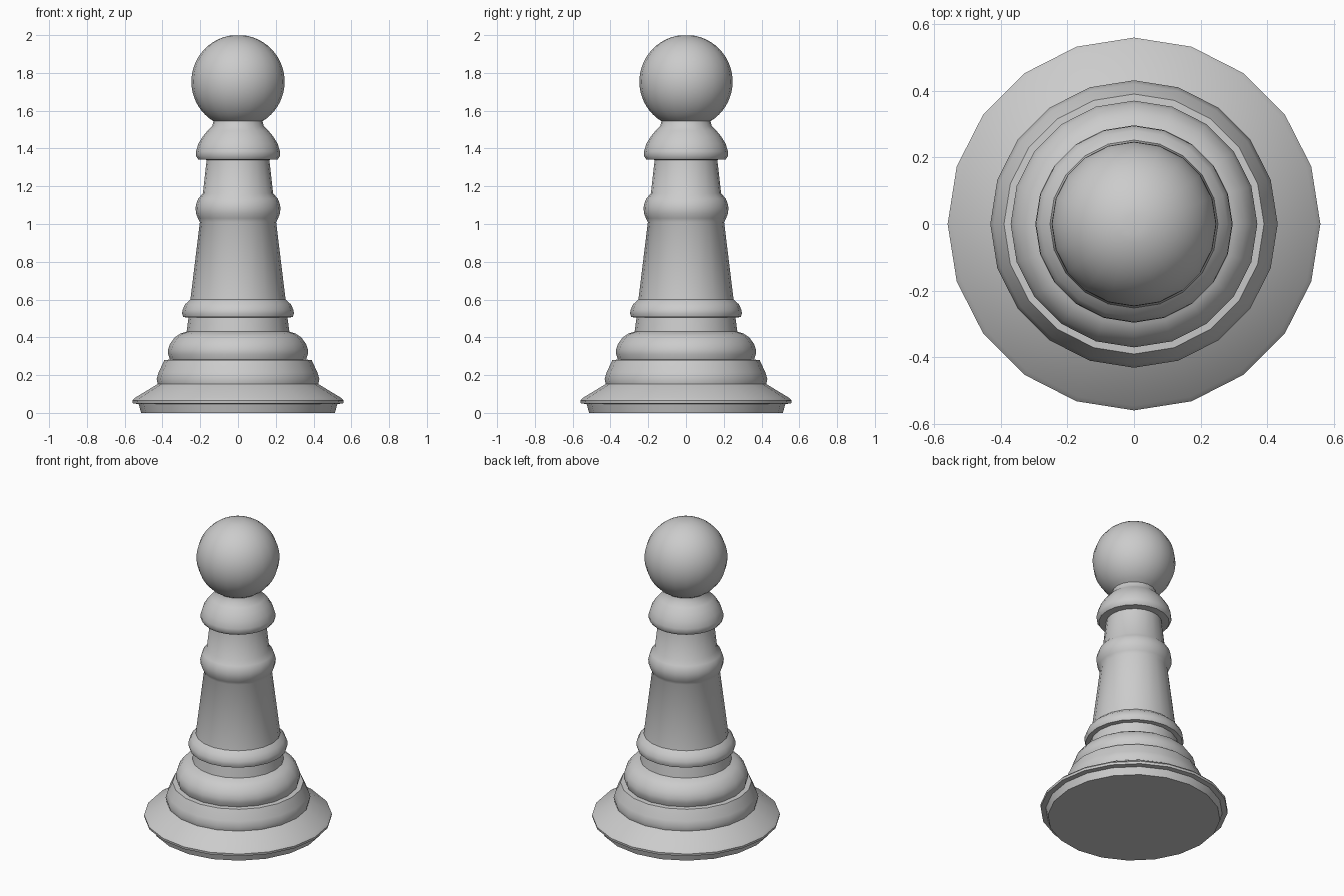
import bpy, bmesh, math

if "Cube" in bpy.data.objects:
    bpy.data.objects.remove(bpy.data.objects["Cube"])

SIDES = 20


def lathe(name, profile, angle=40):
    """Revolve an (r, z) profile around z and smooth it."""
    bm = bmesh.new()
    verts = [bm.verts.new((r, 0, z)) for r, z in profile]
    edges = [bm.edges.new(pair) for pair in zip(verts, verts[1:])]
    bmesh.ops.spin(bm, geom=verts + edges, cent=(0, 0, 0), axis=(0, 0, 1),
                   angle=2 * math.pi, steps=SIDES)
    bmesh.ops.remove_doubles(bm, verts=bm.verts, dist=0.0005)
    # flat caps on the open ends
    bmesh.ops.holes_fill(bm, edges=[e for e in bm.edges if e.is_boundary], sides=0)
    bmesh.ops.recalc_face_normals(bm, faces=bm.faces)
    mesh = bpy.data.meshes.new(name)
    bm.to_mesh(mesh)
    bm.free()
    obj = bpy.data.objects.new(name, mesh)
    bpy.context.collection.objects.link(obj)
    bpy.ops.object.select_all(action='DESELECT')
    obj.select_set(True)
    bpy.context.view_layer.objects.active = obj
    bpy.ops.object.shade_smooth_by_angle(angle=math.radians(angle))
    return obj


# flared foot and lower step
foot = [(0.513, 0), (0.526, 0.047), (0.557, 0.05), (0.559, 0.065), (0.545, 0.08),
        (0.425, 0.153), (0.431, 0.18), (0.42, 0.215), (0.39, 0.28)]
# rounded upper step
step = [(0.36, 0.282), (0.37, 0.31), (0.37, 0.335), (0.36, 0.365), (0.335, 0.40),
        (0.305, 0.42), (0.272, 0.43)]
# lower collar
low_collar = [(0.262, 0.505), (0.29, 0.507), (0.296, 0.525), (0.294, 0.545),
              (0.28, 0.575), (0.252, 0.60)]
# tapered stem with a bead
stem = [(0.202, 1.01), (0.212, 1.03), (0.222, 1.055), (0.225, 1.085),
        (0.22, 1.11), (0.21, 1.135), (0.186, 1.163), (0.166, 1.34)]
# upper collar and neck
neck = [(0.21, 1.342), (0.223, 1.36), (0.222, 1.385), (0.21, 1.425), (0.186, 1.464),
        (0.16, 1.495), (0.137, 1.517), (0.13, 1.545)]
# round head with a small flat cap
R, CZ = 0.247, 1.754
start, end, n = math.asin(0.13 / R), math.radians(173), 22
head = []
for i in range(1, n + 1):
    a = start + (end - start) * i / n
    head.append((R * math.sin(a), CZ - R * math.cos(a)))

lathe("turned_piece", foot + step + low_collar + stem + neck + head)
